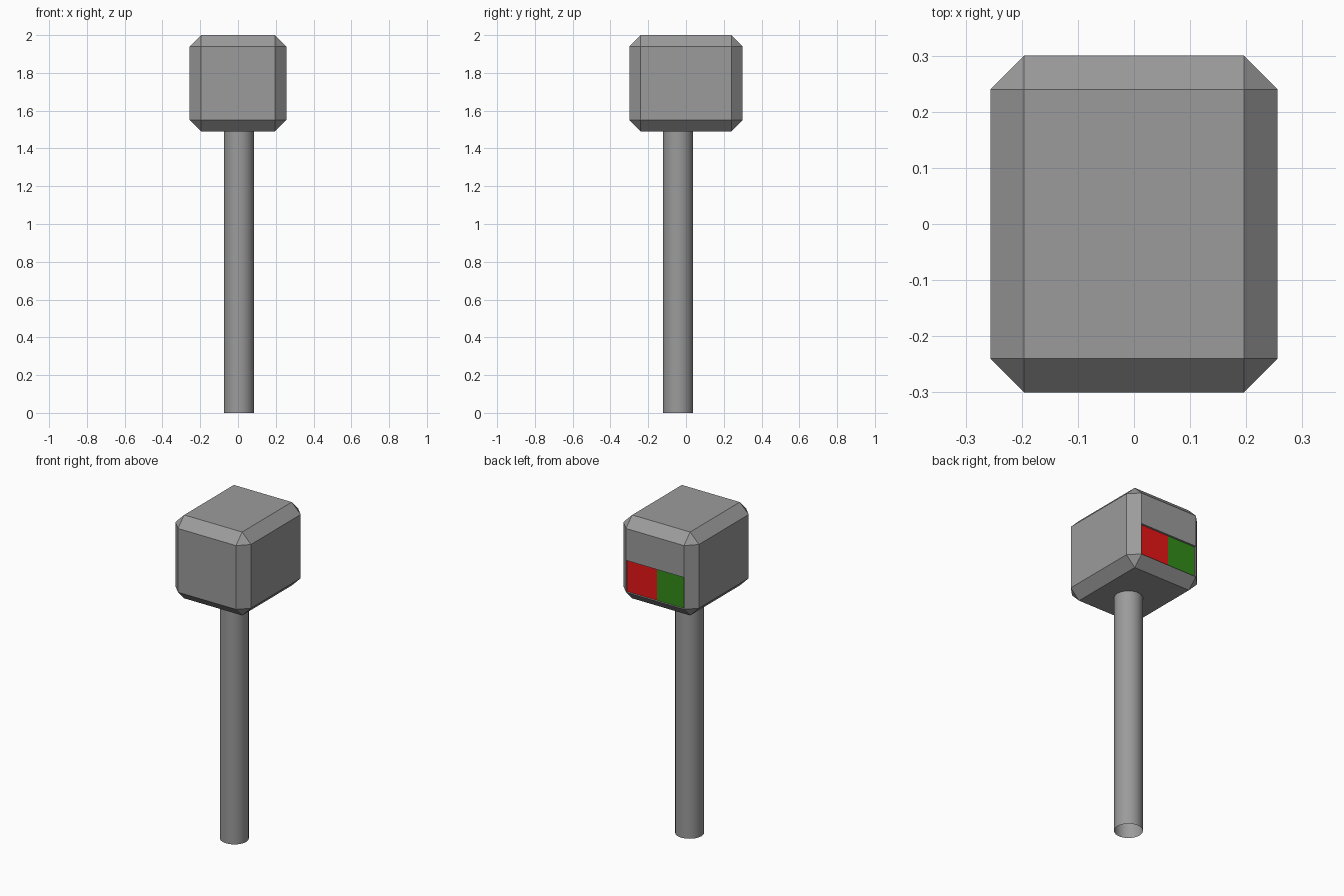
import bpy, bmesh
from mathutils import Matrix, Vector

if "Cube" in bpy.data.objects:
    bpy.data.objects.remove(bpy.data.objects["Cube"])


def material(name, rgb):
    m = bpy.data.materials.new(name)
    m.diffuse_color = (*rgb, 1)
    m.use_nodes = True
    m.node_tree.nodes["Principled BSDF"].inputs["Base Color"].default_value = m.diffuse_color
    return m


grey = material("grey", (0.33, 0.33, 0.33))
red = material("red", (1.0, 0.01, 0.01))
green = material("green", (0.033, 0.26, 0.01))


def add_object(name, bm, mats):
    mesh = bpy.data.meshes.new(name)
    bm.to_mesh(mesh)
    bm.free()
    for m in mats:
        mesh.materials.append(m)
    obj = bpy.data.objects.new(name, mesh)
    bpy.context.collection.objects.link(obj)
    return obj


# Post: open round tube, slightly off centre
bm = bmesh.new()
bmesh.ops.create_cone(bm, cap_ends=False, segments=32, radius1=0.08, radius2=0.08,
                      depth=1.49, matrix=Matrix.Translation((0.005, -0.042, 0.745)))
for f in bm.faces:
    f.smooth = True
add_object("post", bm, [grey])

# Head: box with chamfered edges
MID_Z = 1.745
bm = bmesh.new()
bmesh.ops.create_cube(bm, size=1, matrix=Matrix.Translation((0, 0, MID_Z))
                      @ Matrix.Diagonal((0.512, 0.60, 0.51, 1)))
bmesh.ops.bevel(bm, geom=bm.edges[:], offset=0.06, segments=1,
                affect='EDGES', profile=0.5)
bm.normal_update()

# Back panel: cut at mid height, then split the lower half in two
back = max(bm.faces, key=lambda f: f.normal.y)
bmesh.ops.bisect_plane(bm, geom=[back, *back.edges, *back.verts],
                       plane_co=(0, 0, MID_Z), plane_no=(0, 0, 1))


def lower_back():
    bm.normal_update()
    return [f for f in bm.faces if f.normal.y > 0.99
            and f.calc_center_median().z < MID_Z - 0.01]


low = lower_back()
bmesh.ops.bisect_plane(bm, geom=low + list({e for f in low for e in f.edges})
                       + list({v for f in low for v in f.verts}),
                       plane_co=(-0.004, 0, 0), plane_no=(1, 0, 0))

# Slightly sunken red and green lamps
low = lower_back()
ext = bmesh.ops.extrude_face_region(bm, geom=low)
bmesh.ops.translate(bm, vec=Vector((0, -0.012, 0)),
                    verts=[g for g in ext["geom"] if isinstance(g, bmesh.types.BMVert)])
bmesh.ops.delete(bm, geom=[f for f in low if f.is_valid], context='FACES_ONLY')
for f in lower_back():
    f.material_index = 1 if f.calc_center_median().x > 0 else 2
add_object("head", bm, [grey, red, green])
